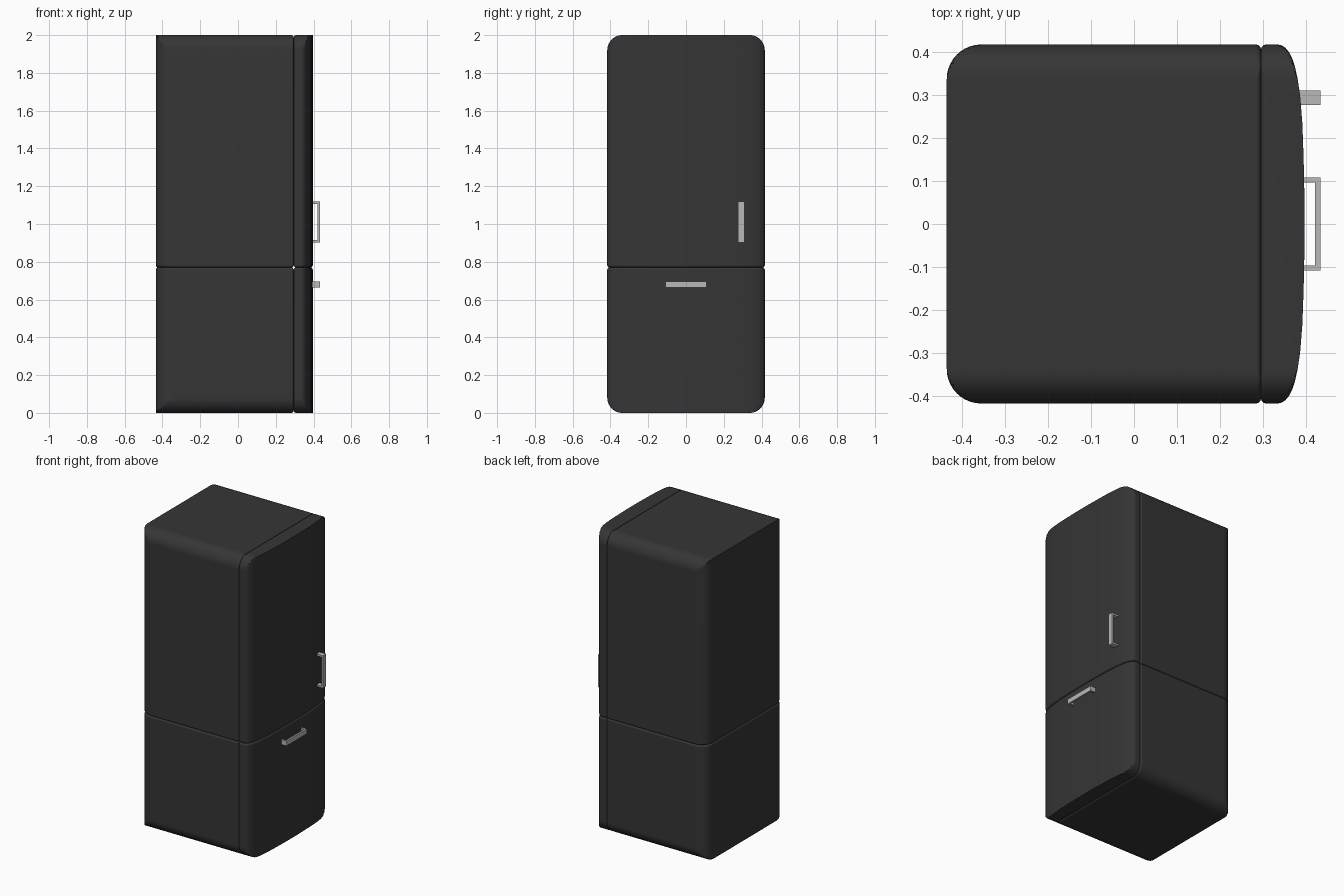
import bpy, bmesh
from math import sin, cos, pi, sqrt, radians

if "Cube" in bpy.data.objects:
    bpy.data.objects.remove(bpy.data.objects["Cube"])

HALF_W, HEIGHT, SEAM_Z, SEAM_X = 0.417, 2.0, 0.77, 0.295
BACK = -0.435
R, B = 0.08, 0.012      # large corner radius, small seam radius


def material(name, value):
    m = bpy.data.materials.new(name)
    m.use_nodes = True
    col = (value, value, value, 1)
    m.diffuse_color = col
    m.node_tree.nodes["Principled BSDF"].inputs["Base Color"].default_value = col
    return m


charcoal = material("charcoal_enamel", 0.036)
silver = material("silver_metal", 0.48)


def inset(t, r):
    """How far a rounded edge of radius r pulls in at distance t from its end."""
    return 0 if t >= r else r - sqrt(max(0, r * r - (r - t) ** 2))


def arc_steps(r, n):
    return [r * (1 - cos(pi / 2 * i / n)) for i in range(n + 1)]


def finish(bm, name, mat):
    bmesh.ops.recalc_face_normals(bm, faces=bm.faces)
    mesh = bpy.data.meshes.new(name)
    bm.to_mesh(mesh)
    bm.free()
    mesh.materials.append(mat)
    ob = bpy.data.objects.new(name, mesh)
    bpy.context.collection.objects.link(ob)
    return ob


def shell(name, half_plan, outer_z, side):
    """Stack plan outlines in z; side is the direction from the door seam (+1 door, -1 cabinet)."""
    up = 1 if outer_z > SEAM_Z else -1
    length = abs(outer_z - SEAM_Z)
    ts = arc_steps(R, 10) + [length - s for s in reversed(arc_steps(B, 4))]
    bm = bmesh.new()
    rings = []
    for t in ts:
        groove = inset(length - t, B)
        limit = HALF_W - inset(t, R)
        pull = max(groove, inset(t, B))
        half = []
        for x, y, d in half_plan:
            y = min(y, limit - d) - groove
            if abs(x - SEAM_X) > 0.035:
                x -= side * groove
            x = side * max(side * x, side * SEAM_X + pull)
            half.append((x, y))
        ring = half + [(x, -y) for x, y in reversed(half)]
        rings.append([bm.verts.new((x, y, outer_z - up * t)) for x, y in ring])
    for a, b in zip(rings, rings[1:]):
        for i in range(len(a)):
            j = (i + 1) % len(a)
            bm.faces.new((a[i], a[j], b[j], b[i]))
    bm.faces.new(rings[0])
    bm.faces.new(rings[-1])
    ob = finish(bm, name, charcoal)
    bpy.ops.object.select_all(action='DESELECT')
    ob.select_set(True)
    bpy.context.view_layer.objects.active = ob
    bpy.ops.object.shade_smooth_by_angle(angle=radians(35))
    wn = ob.modifiers.new("even_shading", 'WEIGHTED_NORMAL')
    wn.keep_sharp = True


# Half outlines seen from above: (x, y, extra inset at the seam)
def seam_edge(side):
    return [(SEAM_X + side * s, HALF_W, inset(s, B)) for s in arc_steps(B, 4)]


cabinet_plan = seam_edge(-1) + [
    (BACK + R - R * sin(a), HALF_W - R + R * cos(a), 0)
    for a in (pi / 2 * i / 10 for i in range(11))]
door_front = [(.335, .417), (.343, .415), (.351, .410), (.359, .401), (.367, .386),
              (.374, .365), (.380, .338), (.386, .298), (.391, .235),
              (.394, .155), (.396, .06)]
door_plan = seam_edge(1) + [(x, y, 0) for x, y in door_front]

# Cabinet and doors
for level, z in (("upper", HEIGHT), ("lower", 0)):
    shell(level + "_cabinet", cabinet_plan, z, -1)
    shell(level + "_door", door_plan, z, 1)


# Handles: a flat bar on two legs
def handle(name, centre, half_len, half_wide, root, vertical):
    bm = bmesh.new()
    tip, thick = 0.433, 0.012

    def box(x0, x1, l0, l1):
        res = bmesh.ops.create_cube(bm, size=1)
        for v in res["verts"]:
            x = x0 if v.co.x < 0 else x1
            along = l0 if v.co.y < 0 else l1
            across = half_wide if v.co.z > 0 else -half_wide
            y, z = (across, along) if vertical else (along, across)
            v.co = (x, centre[0] + y, centre[1] + z)

    box(tip - thick, tip, -half_len, half_len)
    box(root, tip - thick, -half_len, thick - half_len)
    box(root, tip - thick, half_len - thick, half_len)
    finish(bm, name, silver)


handle("upper_door_handle", (0.293, 1.01), 0.108, 0.017, 0.375, True)
handle("lower_door_handle", (0, 0.68), 0.108, 0.016, 0.385, False)
